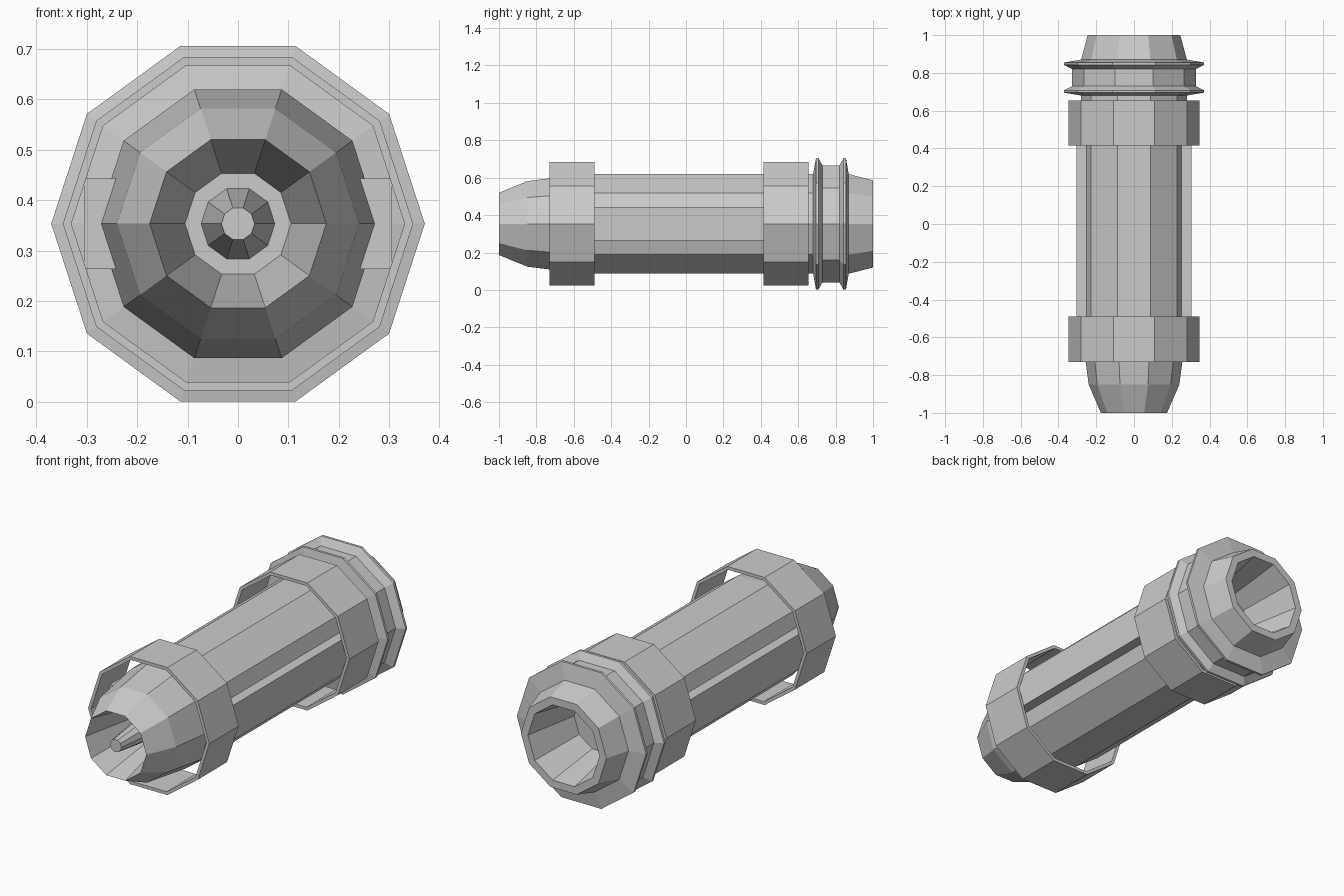
import bpy, bmesh, math

if "Cube" in bpy.data.objects:
    bpy.data.objects.remove(bpy.data.objects["Cube"])

ZC = 0.353      # height of the long axis
SIDES = 10


def lathe(name, profile, closed=False):
    """Spin (radius, y) points into a ten-sided form around the y axis."""
    bm = bmesh.new()
    rings = []
    for r, y in profile:
        rings.append([bm.verts.new((r * math.cos(math.tau * i / SIDES), y,
                                    ZC + r * math.sin(math.tau * i / SIDES)))
                      for i in range(SIDES)])
    pairs = list(zip(rings, rings[1:]))
    if closed:
        pairs.append((rings[-1], rings[0]))
    for a, b in pairs:
        for i in range(SIDES):
            j = (i + 1) % SIDES
            bm.faces.new((a[i], a[j], b[j], b[i]))
    if not closed:
        bm.faces.new(rings[0])
        bm.faces.new(rings[-1])
    return finish(name, bm)


def finish(name, bm):
    bmesh.ops.recalc_face_normals(bm, faces=bm.faces)
    mesh = bpy.data.meshes.new(name)
    bm.to_mesh(mesh)
    bm.free()
    obj = bpy.data.objects.new(name, mesh)
    bpy.context.collection.objects.link(obj)
    return obj


def box(name, x, y, z):
    """Box from (min, max) ranges."""
    bm = bmesh.new()
    bmesh.ops.create_cube(bm, size=1)
    for v in bm.verts:
        v.co = [(a + b) / 2 + c * (b - a) for (a, b), c in zip((x, y, z), v.co)]
    return finish(name, bm)


# Body: pointed emitter in the front funnel, shell, rear flanges, rear socket
lathe("body", [
    (0.033, -1.00), (0.073, -0.66), (0.105, -0.66),     # emitter and funnel floor
    (0.175, -1.00), (0.24, -0.85), (0.28, -0.55),       # nose
    (0.28, 0.68), (0.37, 0.695), (0.37, 0.708),         # first flange
    (0.328, 0.73), (0.328, 0.82),                       # groove
    (0.37, 0.842), (0.37, 0.855), (0.28, 0.87),         # second flange
    (0.245, 1.00), (0.205, 1.00), (0.15, 0.70),         # rear lip and socket
])

# Thin clamp bands standing clear of the body
for name, y0, y1 in (("front_clamp", -0.73, -0.49), ("rear_clamp", 0.415, 0.655)):
    lathe(name, [(0.347, y0), (0.347, y1), (0.33, y1), (0.33, y0)], closed=True)

# Side rails running between the clamps
for side, x in (("left", (-0.305, -0.235)), ("right", (0.235, 0.305))):
    box(side + "_rail", x, (-0.62, 0.55), (ZC - 0.09, ZC + 0.09))
